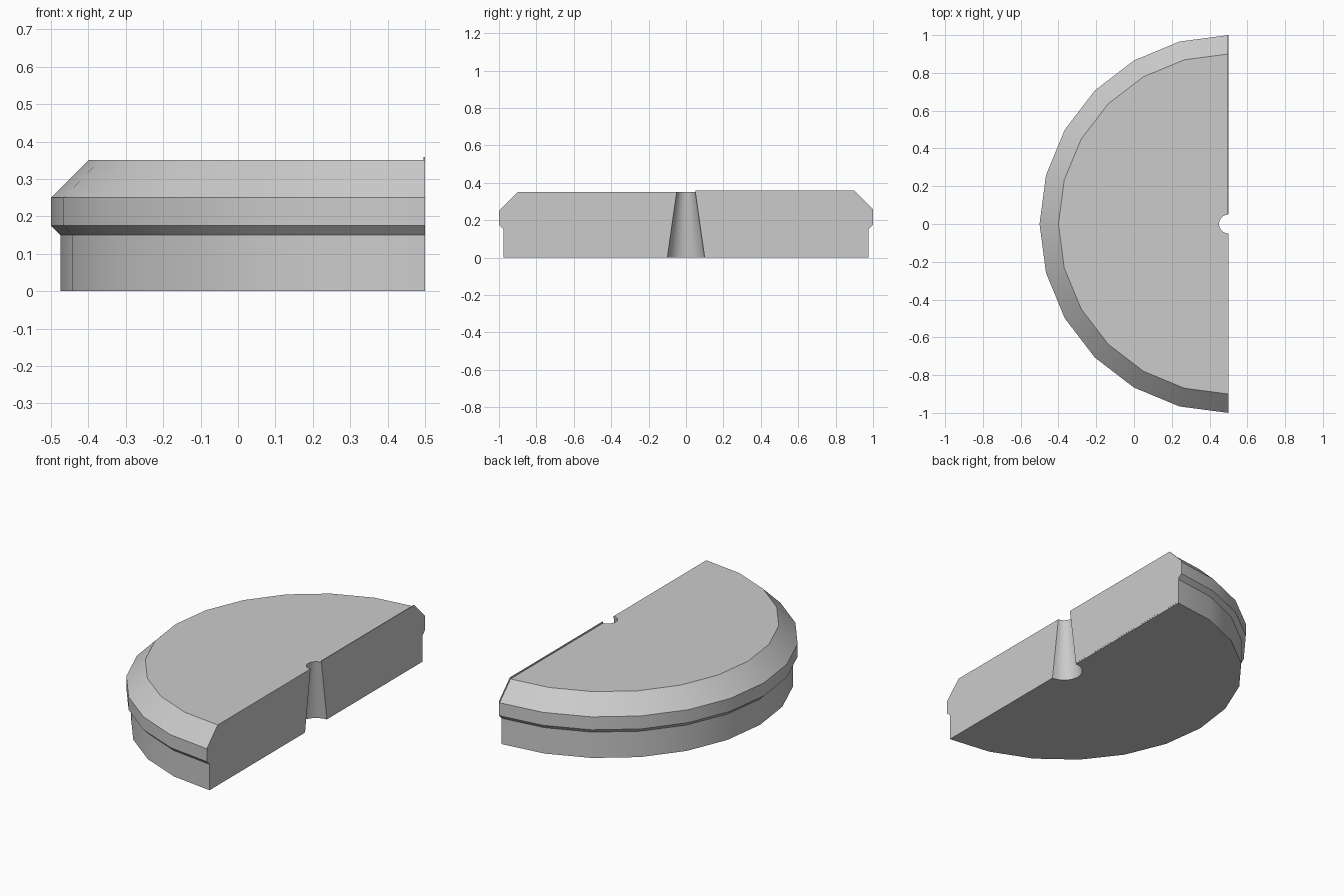
import bpy, bmesh, math
from mathutils import Vector, Matrix

cube = bpy.data.objects.get("Cube")
if cube:
    bpy.data.objects.remove(cube, do_unlink=True)

grey = bpy.data.materials.new("plain grey")
grey.use_nodes = True
color = (0.6, 0.6, 0.6, 1)
grey.diffuse_color = color
grey.node_tree.nodes["Principled BSDF"].inputs["Base Color"].default_value = color

CUT_X = 0.5      # plane of the flat cut, also the axis of the disc
SEGMENTS = 12    # sides in the half turn

# Half section as (radius, height): tapered bore, base, step, rim, chamfer
SECTION = [(0.1, 0), (0.975, 0), (0.975, 0.15), (1, 0.175),
           (1, 0.25), (0.9, 0.35), (0.05, 0.35)]


def finish(name, bm):
    bmesh.ops.recalc_face_normals(bm, faces=bm.faces)
    mesh = bpy.data.meshes.new(name)
    bm.to_mesh(mesh)
    bm.free()
    mesh.materials.append(grey)
    obj = bpy.data.objects.new(name, mesh)
    bpy.context.collection.objects.link(obj)
    bpy.ops.object.select_all(action='DESELECT')
    obj.select_set(True)
    bpy.context.view_layer.objects.active = obj
    bpy.ops.object.shade_smooth_by_angle(angle=math.radians(30))
    return obj


# Half disc: section swept through a half turn, closed at both cut ends
bm = bmesh.new()
rings = []
for i in range(SEGMENTS + 1):
    turn = Matrix.Rotation(math.pi * i / SEGMENTS, 3, 'Z')
    rings.append([bm.verts.new(turn @ Vector((0, r, z)) + Vector((CUT_X, 0, 0)))
                  for r, z in SECTION])
n = len(SECTION)
for a, b in zip(rings, rings[1:]):
    for j in range(n):
        k = (j + 1) % n
        bm.faces.new((a[j], a[k], b[k], b[j]))
bm.faces.new(rings[0])
bm.faces.new(rings[-1])
finish("half_disc", bm)

# Thin plate on the back half of the cut, standing slightly proud of the top
bm = bmesh.new()
face = bm.faces.new([bm.verts.new((CUT_X - 0.004, r, z + 0.008)) for r, z in SECTION])
new = bmesh.ops.extrude_face_region(bm, geom=[face])["geom"]
bmesh.ops.translate(bm, vec=(0.0045, 0, 0),
                    verts=[v for v in new if isinstance(v, bmesh.types.BMVert)])
finish("cut_face_plate", bm)
